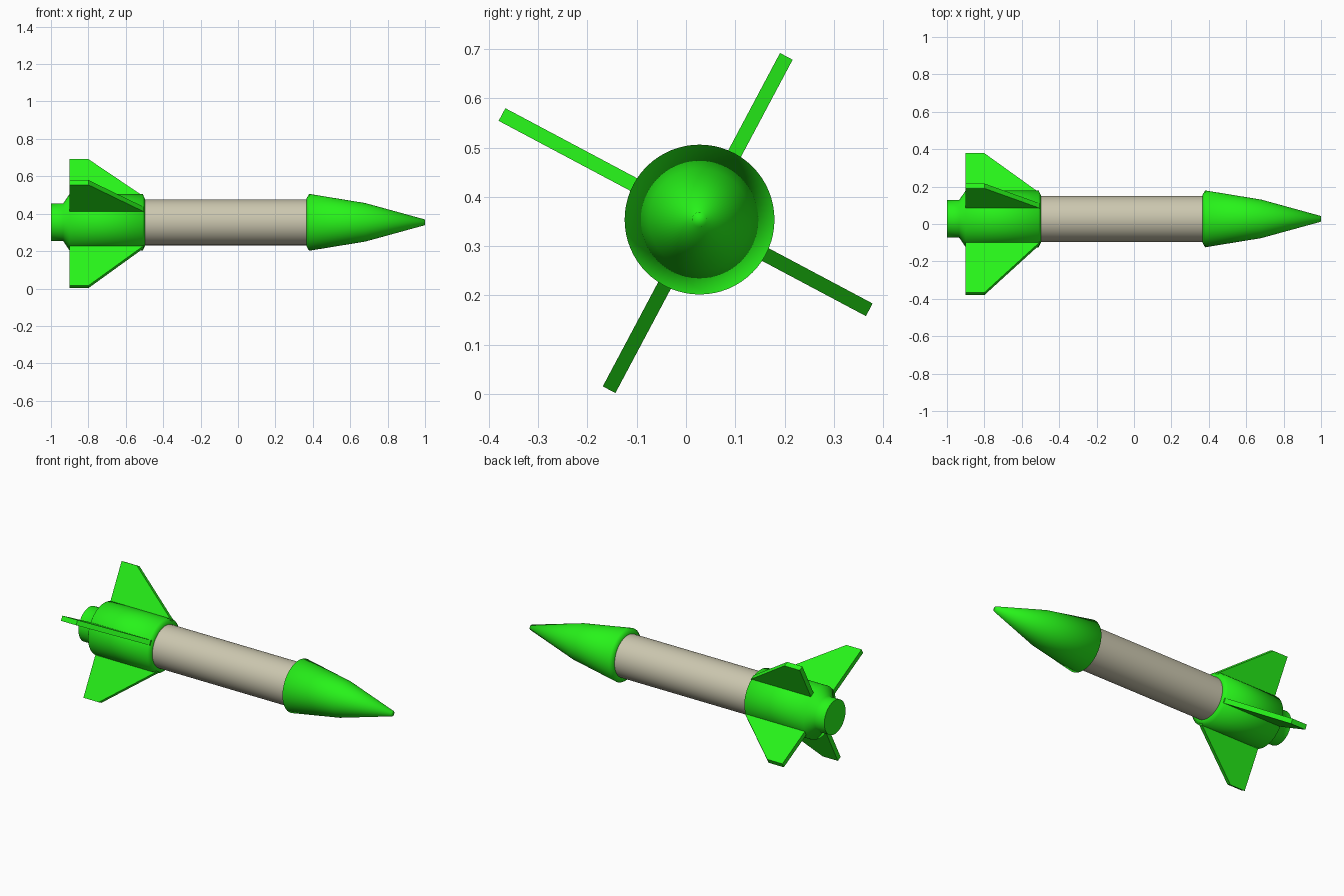
import bpy, bmesh, math
from mathutils import Vector

if "Cube" in bpy.data.objects:
    bpy.data.objects.remove(bpy.data.objects["Cube"])

CY, CZ = 0.0275, 0.354      # rocket axis runs along x through this point
SIDES = 64


def material(name, rgb):
    m = bpy.data.materials.new(name)
    m.diffuse_color = (*rgb, 1.0)
    m.use_nodes = True
    m.node_tree.nodes["Principled BSDF"].inputs["Base Color"].default_value = m.diffuse_color
    return m


green = material("green", (0.02, 0.9, 0.01))
cream = material("cream", (0.60, 0.57, 0.43))


def finish(name, bm, mat, smooth_deg=None):
    bmesh.ops.recalc_face_normals(bm, faces=bm.faces)
    me = bpy.data.meshes.new(name)
    bm.to_mesh(me)
    bm.free()
    me.materials.append(mat)
    ob = bpy.data.objects.new(name, me)
    bpy.context.collection.objects.link(ob)
    if smooth_deg:
        bpy.ops.object.select_all(action='DESELECT')
        ob.select_set(True)
        bpy.context.view_layer.objects.active = ob
        bpy.ops.object.shade_smooth_by_angle(angle=math.radians(smooth_deg))
    return ob


def turned(name, profile, mat, smooth_deg):
    """Revolve (x, radius) points about the rocket axis, with flat end caps."""
    bm = bmesh.new()
    rings = []
    for x, r in profile:
        rings.append([bm.verts.new((x, CY + r * math.cos(a), CZ + r * math.sin(a)))
                      for a in (2 * math.pi * i / SIDES for i in range(SIDES))])
    for a, b in zip(rings, rings[1:]):
        for i in range(SIDES):
            j = (i + 1) % SIDES
            bm.faces.new((a[i], a[j], b[j], b[i]))
    bm.faces.new(rings[0])
    bm.faces.new(rings[-1])
    return finish(name, bm, mat, smooth_deg)


def fin(name, angle_deg, tip, thickness=0.029):
    """Swept plate standing radially on the tail."""
    a = math.radians(angle_deg)
    out = Vector((0, math.cos(a), math.sin(a)))
    side = Vector((0, -math.sin(a), math.cos(a))) * thickness
    outline = [(-0.9, 0.10), (-0.9, tip), (-0.8, tip), (-0.505, 0.150), (-0.505, 0.10)]
    bm = bmesh.new()
    base = Vector((0, CY, CZ)) - side / 2
    face = bm.faces.new([bm.verts.new(base + Vector((x, 0, 0)) + out * r) for x, r in outline])
    ext = bmesh.ops.extrude_face_region(bm, geom=[face])
    bmesh.ops.translate(bm, vec=side,
                        verts=[v for v in ext["geom"] if isinstance(v, bmesh.types.BMVert)])
    return finish(name, bm, green)


# Main tube
turned("body_tube", [(-0.52, 0.123), (0.38, 0.123)], cream, 30)

# Nose cone with a short flared base, smoothed over the flare
turned("nose_cone", [(0.365, 0.125), (0.38, 0.152), (0.68, 0.103), (1.0, 0.015)], green, 75)

# Tail sleeve stepping down to the nozzle
turned("tail_section", [(-1.0, 0.100), (-0.935, 0.100), (-0.9, 0.152),
                        (-0.51, 0.152), (-0.497, 0.125)], green, 65)

# Four fins with slightly different spans
for label, angle, tip in [("upper", 62, 0.375), ("left", 152, 0.454),
                          ("lower", 242, 0.391), ("right", 332, 0.390)]:
    fin(label + "_fin", angle, tip)
